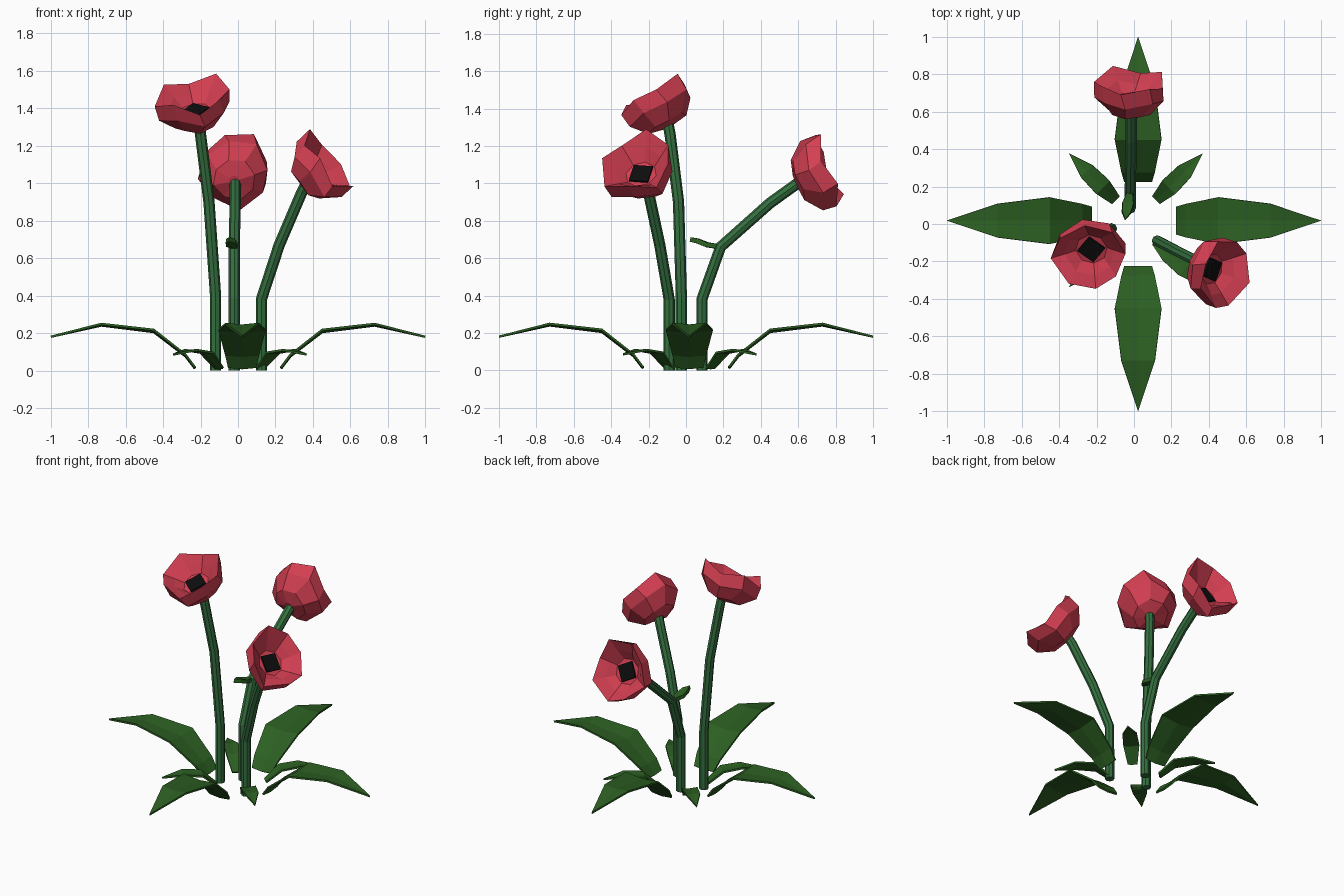
import bpy, bmesh
from math import sin, cos, pi, radians
from mathutils import Vector, Matrix

if "Cube" in bpy.data.objects:
    bpy.data.objects.remove(bpy.data.objects["Cube"])


def material(name, rgb):
    m = bpy.data.materials.new(name)
    m.diffuse_color = (*rgb, 1)
    m.use_nodes = True
    m.node_tree.nodes["Principled BSDF"].inputs["Base Color"].default_value = m.diffuse_color
    return m


LEAF = material("leaf_green", (0.025, 0.115, 0.016))
STEM = material("stem_green", (0.035, 0.16, 0.05))
PETAL = material("petal_red", (0.66, 0.05, 0.085))
DARK = material("dark_centre", (0.004, 0.004, 0.004))


def finish(bm, name, *mats):
    bmesh.ops.recalc_face_normals(bm, faces=bm.faces)
    me = bpy.data.meshes.new(name)
    bm.to_mesh(me)
    bm.free()
    for m in mats:
        me.materials.append(m)
    ob = bpy.data.objects.new(name, me)
    bpy.context.collection.objects.link(ob)
    return ob


def bridge(bm, rings):
    n = len(rings[0])
    for a, b in zip(rings, rings[1:]):
        for i in range(n):
            j = (i + 1) % n
            bm.faces.new((a[i], a[j], b[j], b[i]))


# Six-to-eight sided tube along a path, rings mitred at the bends
def stem(name, path, r=0.03, n=8):
    pts = [Vector(p) for p in path]
    bm = bmesh.new()
    rings = []
    for k, p in enumerate(pts):
        d = Vector((0, 0, 1)) if k == 0 else (
            pts[min(k + 1, len(pts) - 1)] - p).normalized() + (p - pts[k - 1]).normalized()
        q = Vector((0, 0, 1)).rotation_difference(d.normalized())
        rings.append([bm.verts.new(p + q @ Vector((r * cos(2 * pi * i / n), r * sin(2 * pi * i / n), 0)))
                      for i in range(n)])
    bridge(bm, rings)
    bm.faces.new(rings[0])
    bm.faces.new(rings[-1])
    return finish(bm, name, STEM)


# Folded blade: profile rows are (distance, height, half width), last row is the tip
def leaf(name, rows, angle, origin=(0, 0, 0), fold=0.1, thick=0.012):
    bm = bmesh.new()
    strips = [[bm.verts.new((d, s * w, z + abs(s) * w * fold)) for s in (-1, 0, 1)]
              for d, z, w in rows[:-1]]
    for a, b in zip(strips, strips[1:]):
        for i in (0, 1):
            bm.faces.new((a[i], b[i], b[i + 1], a[i + 1]))
    tip = bm.verts.new((rows[-1][0], 0, rows[-1][1]))
    for i in (0, 1):
        bm.faces.new((strips[-1][i], tip, strips[-1][i + 1]))
    bm.transform(Matrix.Translation(origin) @ Matrix.Rotation(radians(angle), 4, 'Z'))
    ob = finish(bm, name, LEAF)
    mod = ob.modifiers.new("thickness", 'SOLIDIFY')
    mod.thickness = thick
    mod.offset = 0
    return ob


RIM_R = (1.0, 1.08, 0.92, 1.0, 1.1, 0.95, 1.03, 0.9)
RIM_T = (0.17, 0.20, 0.15, 0.19, 0.14, 0.20, 0.15, 0.18)


# Irregular eight-sided cup with an inner wall and a dark four-sided centre
def blossom(name, origin, axis, roll):
    n = 8
    bm = bmesh.new()

    def ring(r, t, wobble, turn=0.0):
        out = []
        for i in range(n):
            a = 2 * pi * (i + turn) / n
            k = r * (1 + (RIM_R[i] - 1) * wobble)
            h = t + (RIM_T[i] - 0.17) * wobble
            out.append(bm.verts.new((k * cos(a), k * sin(a), h)))
        return out

    rings = [ring(0.03, -0.02, 0), ring(0.115, 0.0, 0.3), ring(0.19, 0.085, 0.7, 0.15),
             ring(0.195, 0.17, 1.0), ring(0.135, 0.12, 0.5), ring(0.085, 0.075, 0)]
    bridge(bm, rings)
    bm.faces.new(rings[0])
    bm.faces.new(rings[-1])
    bmesh.ops.recalc_face_normals(bm, faces=bm.faces)
    centre = bmesh.ops.create_cone(bm, segments=4, radius1=0.078, radius2=0.075, depth=0.02,
                                   cap_ends=True, matrix=Matrix.Translation((0, 0, 0.075)))
    for f in {f for v in centre["verts"] for f in v.link_faces}:
        f.material_index = 1
    turn = Vector(axis).to_track_quat('Z', 'Y').to_matrix().to_4x4()
    bm.transform(Matrix.Translation(origin) @ turn @ Matrix.Rotation(radians(roll), 4, 'Z'))
    return finish(bm, name, PETAL, DARK)


# Three flowers: stem path, blossom base, facing direction, roll
FLOWERS = {
    "tall": ([(-0.12, -0.025, 0), (-0.12, -0.025, 0.4), (-0.155, -0.04, 0.9), (-0.2, -0.085, 1.26),
              (-0.21, -0.1, 1.34)], (-0.22, -0.1, 1.32), (-0.1, -0.45, 0.88), 20),
    "back": ([(-0.02, 0.085, 0), (-0.02, 0.085, 0.38), (-0.02, 0.185, 0.66), (-0.015, 0.45, 0.895),
              (-0.015, 0.61, 1.01)], (-0.02, 0.60, 1.02), (0, 0.93, 0.36), 75),
    "right": ([(0.125, -0.09, 0), (0.125, -0.09, 0.38), (0.22, -0.14, 0.67), (0.34, -0.2, 0.95),
               (0.37, -0.22, 1.01)], (0.36, -0.225, 1.0), (0.72, -0.2, 0.62), 40),
}
for label, (path, base, axis, roll) in FLOWERS.items():
    stem(label + "_stem", path)
    blossom(label + "_blossom", base, axis, roll)

# Four broad and four short ground leaves
BROAD = [(0.23, 0.01, 0.075), (0.28, 0.075, 0.09), (0.45, 0.205, 0.125), (0.73, 0.24, 0.09), (1.0, 0.18, 0)]
SHORT = [(0.155, 0.01, 0.03), (0.25, 0.09, 0.05), (0.37, 0.105, 0.045), (0.505, 0.085, 0)]
for k in range(4):
    a = 90 * k
    offset = (0, 0.018, 0) if k % 2 == 0 else (0.022, 0, 0)
    leaf(f"broad_leaf_{k + 1}", BROAD, a, offset)
    leaf(f"short_leaf_{k + 1}", SHORT, a + 45, (0.01, 0.02, 0))

# Little leaf on the bent stem
leaf("stem_leaf", [(0.0, -0.01, 0.012), (0.07, 0.0, 0.03), (0.12, 0.02, 0.024), (0.16, 0.03, 0)],
     -100, (-0.02, 0.18, 0.67), thick=0.025)
